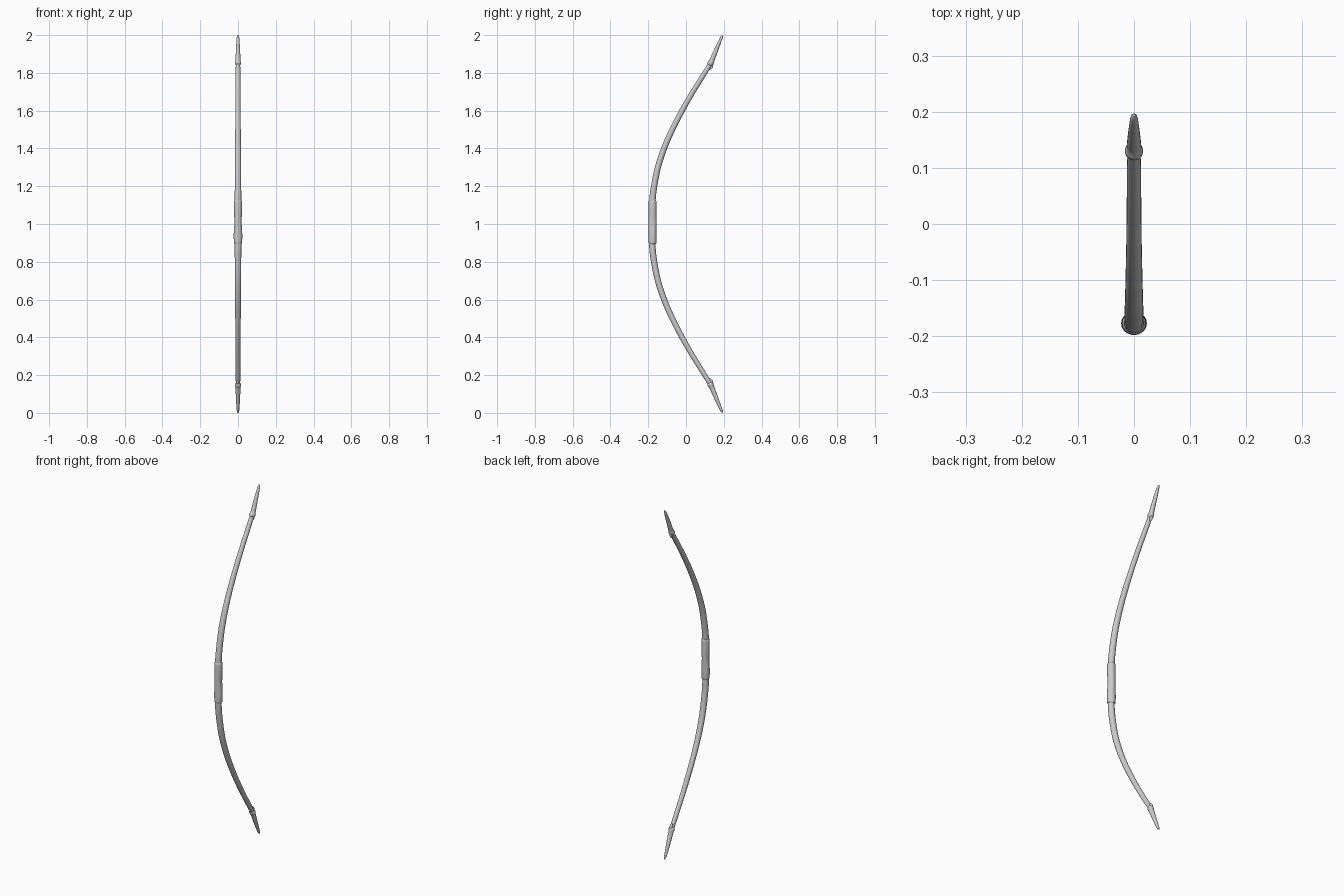
import bpy, bmesh, math
from mathutils import Vector

if "Cube" in bpy.data.objects:
    bpy.data.objects.remove(bpy.data.objects["Cube"])

SIDES = 20


def spline(pts, steps):
    """Smooth Catmull-Rom interpolation of rows of numbers."""
    p = [Vector(q) for q in pts]
    p = [p[0] * 2 - p[1]] + p + [p[-1] * 2 - p[-2]]
    out = []
    for i in range(1, len(p) - 2):
        a, b, c, d = p[i - 1:i + 3]
        for s in range(steps):
            t = s / steps
            out.append(0.5 * (2 * b + (c - a) * t + (2 * a - 5 * b + 4 * c - d) * t * t
                              + (3 * b - a - 3 * c + d) * t ** 3))
    return out + [p[-2]]


def sweep(name, rows, flip=False):
    """Tube along rows of (y, z, x radius, depth radius); flip mirrors it about z = 1."""
    bm = bmesh.new()
    rows = [Vector(r) for r in rows]
    rings = []
    for i, (y, z, rx, rd) in enumerate(rows):
        a, b = rows[max(i - 1, 0)], rows[min(i + 1, len(rows) - 1)]
        t = Vector((b[0] - a[0], b[1] - a[1])).normalized()
        ring = []
        for k in range(SIDES):
            ang = 2 * math.pi * k / SIDES
            d = rd * math.sin(ang)
            zz = z - t.x * d
            ring.append(bm.verts.new((rx * math.cos(ang), y + t.y * d, 2 - zz if flip else zz)))
        rings.append(ring)
    for r, s in zip(rings, rings[1:]):
        for k in range(SIDES):
            j = (k + 1) % SIDES
            bm.faces.new((r[k], r[j], s[j], s[k]))
    bm.faces.new(rings[0])
    bm.faces.new(rings[-1])
    bmesh.ops.recalc_face_normals(bm, faces=bm.faces)
    me = bpy.data.meshes.new(name)
    bm.to_mesh(me)
    bm.free()
    ob = bpy.data.objects.new(name, me)
    bpy.context.collection.objects.link(ob)
    bpy.ops.object.select_all(action='DESELECT')
    ob.select_set(True)
    bpy.context.view_layer.objects.active = ob
    bpy.ops.object.shade_smooth_by_angle(angle=math.radians(40))
    return ob


# curved limb centreline with taper
limb = spline([(-0.178, 1.00, .0175, .017), (-0.178, 1.12, .0175, .017),
               (-0.167, 1.21, .017, .0165), (-0.146, 1.31, .0165, .016),
               (-0.112, 1.41, .0155, .0155), (-0.070, 1.505, .0145, .015),
               (-0.018, 1.605, .0135, .0145), (0.037, 1.700, .013, .0135),
               (0.096, 1.795, .0125, .013), (0.133, 1.855, .0115, .0115)], 5)

# horn nock: thin collar, then a tapered tip bent upright
horn = [(0.125, 1.842, .012, .012), (0.127, 1.846, .0155, .0155),
        (0.130, 1.851, .0165, .0165), (0.133, 1.857, .0155, .0155),
        (0.135, 1.861, .0135, .0135), (0.140, 1.873, .013, .013),
        (0.155, 1.910, .0115, .0115), (0.174, 1.955, .009, .009),
        (0.187, 1.985, .007, .007), (0.192, 1.994, .0055, .0055),
        (0.194, 1.999, .0025, .0025)]

for side, flip in (("upper", False), ("lower", True)):
    sweep(side + "_limb", limb, flip)
    sweep(side + "_horn_nock", horn, flip)
    # small string stop under the nock, on the inner face
    sweep(side + "_nock_bump", [(0.126, 1.819, .003, .003), (0.129, 1.823, .006, .006),
                                (0.134, 1.832, .008, .008), (0.138, 1.841, .007, .007),
                                (0.141, 1.846, .003, .003)], flip)

# wrapped grip, slightly waisted from the front
grip = spline([(-0.177, 0.899, .021, .0205), (-0.177, 0.935, .023, .021),
               (-0.177, 0.975, .021, .021), (-0.177, 1.010, .019, .021),
               (-0.177, 1.050, .0205, .021), (-0.177, 1.085, .022, .021),
               (-0.177, 1.121, .021, .0205)], 4)
sweep("grip", [(-0.177, 0.895, .018, .018)] + [tuple(g) for g in grip]
      + [(-0.177, 1.125, .018, .018)])
